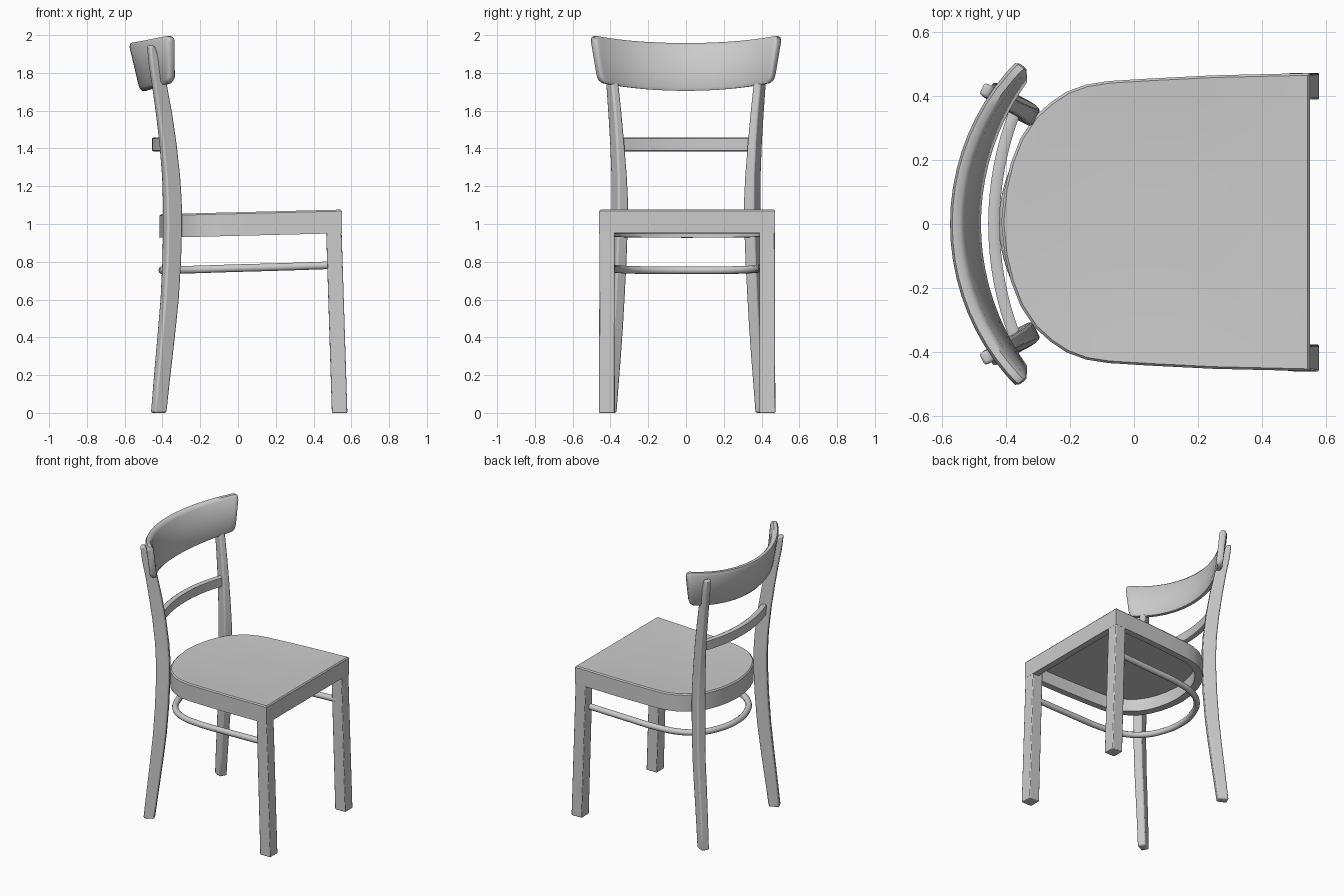
import bpy, bmesh
from math import sin, cos, radians, sqrt, asin
from mathutils import Vector

if "Cube" in bpy.data.objects:
    bpy.data.objects.remove(bpy.data.objects["Cube"])

SHIFT = 0.006  # the seat and front legs sit slightly off centre


def finish(obj, bevel=0.0, mirror=False, angle=35):
    bpy.ops.object.select_all(action='DESELECT')
    obj.select_set(True)
    bpy.context.view_layer.objects.active = obj
    bpy.ops.object.shade_smooth_by_angle(angle=radians(angle))
    if bevel:
        b = obj.modifiers.new("Bevel", 'BEVEL')
        b.width, b.segments, b.limit_method = bevel, 2, 'ANGLE'
        b.angle_limit = radians(40)
    if mirror:
        m = obj.modifiers.new("Mirror", 'MIRROR')
        m.use_axis = (False, True, False)
    return obj


def loft(name, rings, **kw):
    """Join equal-sized rings of points into a capped solid."""
    bm = bmesh.new()
    vs = [[bm.verts.new(p) for p in r] for r in rings]
    n = len(rings[0])
    for a, b in zip(vs, vs[1:]):
        for i in range(n):
            j = (i + 1) % n
            bm.faces.new((a[i], a[j], b[j], b[i]))
    bm.faces.new(vs[0])
    bm.faces.new(vs[-1])
    bmesh.ops.recalc_face_normals(bm, faces=bm.faces)
    me = bpy.data.meshes.new(name)
    bm.to_mesh(me)
    bm.free()
    obj = bpy.data.objects.new(name, me)
    bpy.context.collection.objects.link(obj)
    return finish(obj, **kw)


def post(name, path, u, v, **kw):
    """Rectangular post; path rows are x, y, z, depth, width."""
    rings = []
    for x, y, z, a, b in path:
        c = Vector((x, y, z))
        rings.append([c + u * (a / 2 * i) + v * (b / 2 * j)
                      for i, j in ((-1, -1), (1, -1), (1, 1), (-1, 1))])
    return loft(name, rings, mirror=True, **kw)


# Seat: dished top, apron around the edge, recessed underside
half = [(.55, .466), (.25, .459), (.05, .449), (-.08, .441), (-.15, .43),
        (-.21, .408), (-.26, .375), (-.31, .33), (-.355, .262),
        (-.385, .185), (-.405, .1)]
outline = half + [(-.415, 0)] + [(x, -y) for x, y in reversed(half)]


def seat_ring(scale, drop):
    pts = []
    for x, y in outline:
        px = .1 + (x - .1) * scale
        pts.append((px, y * scale, 1.065 + .025 * (px - .1) - drop))
    return pts


seat = loft("seat", [seat_ring(s, d) for s, d in (
    (.3, .012), (.6, .01), (.85, .003), (.985, 0), (1, .008), (1, .125),
    (.9, .125), (.9, .035), (.3, .035))])
seat.location.y = SHIFT

# Front legs
X, Y = Vector((1, 0, 0)), Vector((0, 1, 0))
front = post("front_legs", [(.538, .425, 0, .082, .084),
                            (.508, .424, .95, .082, .08),
                            (.507, .424, 1.06, .08, .08)], X, Y, bevel=.005)
front.location.y = SHIFT

# Rear legs running up into the back posts, turned outward
u = Vector((cos(radians(-27)), sin(radians(-27)), 0))
v = Vector((-u.y, u.x, 0))
post("rear_legs", [
    (-.42, .405, 0, .072, .055), (-.406, .395, .15, .076, .056),
    (-.391, .385, .3, .08, .058), (-.376, .376, .45, .083, .06),
    (-.362, .368, .6, .086, .06), (-.351, .359, .8, .088, .062),
    (-.346, .352, 1.0, .09, .062), (-.348, .351, 1.13, .09, .06),
    (-.354, .354, 1.25, .088, .055), (-.37, .364, 1.42, .086, .048),
    (-.391, .376, 1.58, .083, .044), (-.415, .389, 1.73, .076, .042),
    (-.437, .403, 1.84, .066, .042), (-.463, .418, 1.945, .03, .042)],
    u, v, bevel=.01)

# Crest rail: curved, leaning board with rounded ends
section = [(-.5, .07), (-.25, 0), (.25, 0), (.5, .07), (.5, .5),
           (.5, .93), (.25, 1), (-.25, 1), (-.5, .93), (-.5, .5)]
rings = []
for s in [-1, -.985, -.95] + [i / 10 for i in range(-9, 10)] + [.95, .985, 1]:
    e = abs(s)
    inset = .12 if e == 1 else .04 if e > .98 else 0
    thick = .03 if e == 1 else .045
    ring = []
    for d, h in section:
        h = inset + h * (1 - 2 * inset)
        t = radians(s * (35.9 + 2.4 * h))
        r = .782 + .06 * h * (1 - .6 * s * s) + d * thick
        z = 1.705 + .045 * s * s + h * (.253 - .003 * s * s)
        ring.append((.285 - r * cos(t), r * sin(t), z))
    rings.append(ring)
loft("crest_rail", rings, angle=50)

# Middle back rail: slimmer arc between the posts
rings = []
for i in range(-8, 9):
    t = asin(.355 / .976) * i / 8
    rings.append([(.538 - (.976 + d * .036) * cos(t),
                   (.976 + d * .036) * sin(t), 1.385 + .073 * h)
                  for d, h in section])
loft("middle_back_rail", rings, angle=50)

# Hooped stretcher: front leg, round the back, to the other front leg
side = [(.5, .405, .782), (.2, .398, .772), (-.05, .388, .765),
        (-.2, .352, .76), (-.3, .28, .757), (-.37, .16, .755)]
path = side + [(-.4, 0, .755)] + [(x, -y, z) for x, y, z in reversed(side)]
cu = bpy.data.curves.new("hoop_stretcher", 'CURVE')
cu.dimensions = '3D'
cu.bevel_depth = .021
cu.bevel_resolution = 3
cu.resolution_u = 6
cu.use_fill_caps = True
sp = cu.splines.new('BEZIER')
sp.bezier_points.add(len(path) - 1)
for bp, co in zip(sp.bezier_points, path):
    bp.co = co
    bp.handle_left_type = bp.handle_right_type = 'AUTO'
hoop = bpy.data.objects.new("hoop_stretcher", cu)
hoop.location.y = SHIFT / 2
bpy.context.collection.objects.link(hoop)
